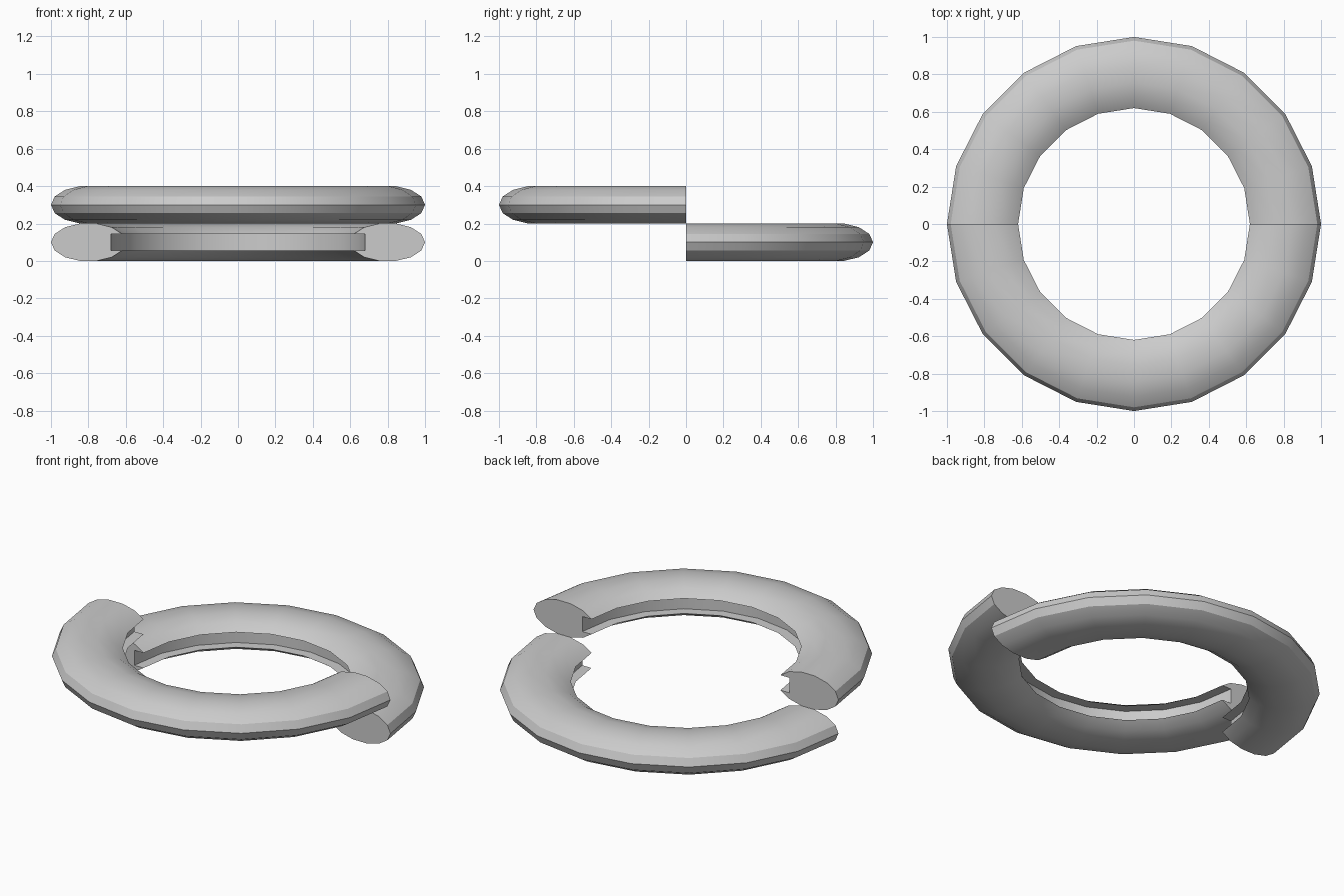
import bpy, bmesh
from math import cos, sin, pi

if "Cube" in bpy.data.objects:
    bpy.data.objects.remove(bpy.data.objects["Cube"])

RING_STEPS = 10            # segments per half ring
CENTER, RX, RZ = 0.80, 0.20, 0.1025
GROOVE_R = 0.68


def profile():
    # 14-sided oval whose innermost corner is replaced by a square groove
    pts = []
    for i in range(14):
        a = 2 * pi * i / 14
        if i == 7:
            z = RZ * sin(2 * pi / 14)
            pts += [(GROOVE_R, z), (GROOVE_R, -z)]
        else:
            pts.append((CENTER + RX * cos(a), RZ * sin(a)))
    return pts


def half_ring(name, start, z0):
    # sweep the profile through half a turn and cap both ends
    bm = bmesh.new()
    loops = []
    for s in range(RING_STEPS + 1):
        a = start + pi * s / RING_STEPS
        loops.append([bm.verts.new((r * cos(a), r * sin(a), z + z0))
                      for r, z in profile()])
    n = len(loops[0])
    for l0, l1 in zip(loops, loops[1:]):
        for i in range(n):
            j = (i + 1) % n
            bm.faces.new((l0[i], l1[i], l1[j], l0[j]))
    bm.faces.new(loops[0])
    bm.faces.new(loops[-1][::-1])
    bmesh.ops.recalc_face_normals(bm, faces=bm.faces)
    mesh = bpy.data.meshes.new(name)
    bm.to_mesh(mesh)
    bm.free()
    obj = bpy.data.objects.new(name, mesh)
    bpy.context.collection.objects.link(obj)
    bpy.ops.object.select_all(action='DESELECT')
    obj.select_set(True)
    bpy.context.view_layer.objects.active = obj
    bpy.ops.object.shade_smooth_by_angle(angle=pi / 6)


# lower half at the back, upper half at the front
half_ring("lower_half_ring", 0, 0.10)
half_ring("upper_half_ring", pi, 0.30)
